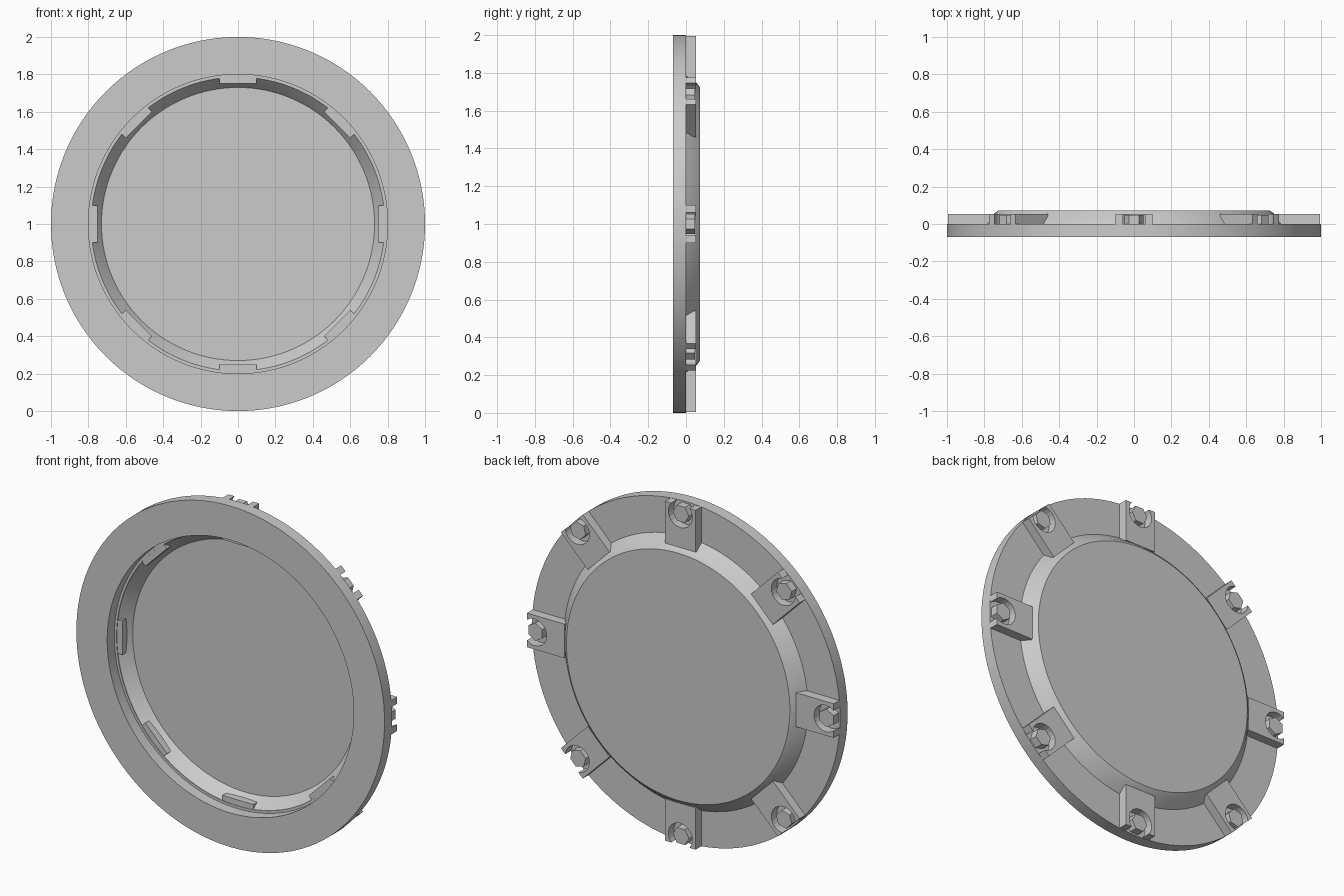
import bpy, bmesh
from math import sin, cos, pi, sqrt, asin
from mathutils import Matrix, Vector

if "Cube" in bpy.data.objects:
    bpy.data.objects.remove(bpy.data.objects["Cube"])

SEG = 128
CENTRE = Vector((0, 0, 1))


def finish(bm, name, smooth=False):
    bmesh.ops.recalc_face_normals(bm, faces=bm.faces)
    mesh = bpy.data.meshes.new(name)
    bm.to_mesh(mesh)
    bm.free()
    ob = bpy.data.objects.new(name, mesh)
    bpy.context.collection.objects.link(ob)
    if smooth:
        bpy.ops.object.select_all(action='DESELECT')
        ob.select_set(True)
        bpy.context.view_layer.objects.active = ob
        bpy.ops.object.shade_smooth_by_angle(angle=0.4)
    return ob


def lathe(name, profile, closed):
    """Turn an (r, y) profile around the y axis; open profiles start and end at r = 0."""
    bm = bmesh.new()
    rings = []
    for r, y in profile:
        n = 1 if r == 0 else SEG
        rings.append([bm.verts.new((r * cos(2 * pi * i / SEG), y, r * sin(2 * pi * i / SEG)))
                      for i in range(n)])
    pairs = list(zip(rings, rings[1:] + rings[:1])) if closed else list(zip(rings, rings[1:]))
    for a, b in pairs:
        if len(a) == 1 or len(b) == 1:
            continue
        for i in range(SEG):
            j = (i + 1) % SEG
            bm.faces.new((a[i], a[j], b[j], b[i]))
    # flat round faces at the axis
    for a, b in pairs:
        if len(a) == 1:
            bm.faces.new(b)
            bm.verts.remove(a[0])
        elif len(b) == 1:
            bm.faces.new(a)
            bm.verts.remove(b[0])
    ob = finish(bm, name, smooth=True)
    ob.location = CENTRE
    return ob


def prism(name, outline, y0, y1, angle):
    """Extrude an (x, radius) outline along y and swing it round the disc."""
    bm = bmesh.new()
    low = [bm.verts.new((x, y0, r)) for x, r in outline]
    face = bm.faces.new(low)
    out = bmesh.ops.extrude_face_region(bm, geom=[face], use_keep_orig=True)
    moved = [v for v in out['geom'] if isinstance(v, bmesh.types.BMVert)]
    bmesh.ops.translate(bm, verts=moved, vec=(0, y1 - y0, 0))
    ob = finish(bm, name)
    ob.matrix_world = Matrix.Translation(CENTRE) @ Matrix.Rotation(angle, 4, 'Y')
    return ob


# flat mounting ring
lathe("outer_ring", [(0.8, -0.07), (1.0, -0.07), (1.0, 0.0), (0.785, 0.0), (0.785, -0.004),
                     (0.8, -0.004)], True)

# shallow thin pan with a sloping wall, open to the front
lathe("window_pan", [(0, 0.073), (0.725, 0.073), (0.745, 0.058), (0.792, 0.0),
                     (0.785, 0.0), (0.738, 0.056), (0.73, 0.067), (0, 0.067)], False)

# clamp outline: block with a round bite that opens at the outer edge
HOLE_R, HOLE_C, END = 0.078, 0.945, 0.995
start = asin((END - HOLE_C) / HOLE_R)
arc = []
for i in range(17):
    a = start - (pi + 2 * start) * i / 16
    arc.append((HOLE_R * cos(a), HOLE_C + HOLE_R * sin(a)))
clamp_outline = [(-0.1, 0.75), (0.1, 0.75), (0.1, END)] + arc + [(-0.1, END)]
hex_outline = [(0.052 * cos(pi * i / 3), HOLE_C + 0.052 * sin(pi * i / 3)) for i in range(6)]

# eight clamps with hexagonal bolt heads
for k in range(8):
    prism(f"clamp_{k + 1}", clamp_outline, -0.001, 0.053, k * pi / 4)
    prism(f"bolt_head_{k + 1}", hex_outline, -0.001, 0.047, k * pi / 4)
